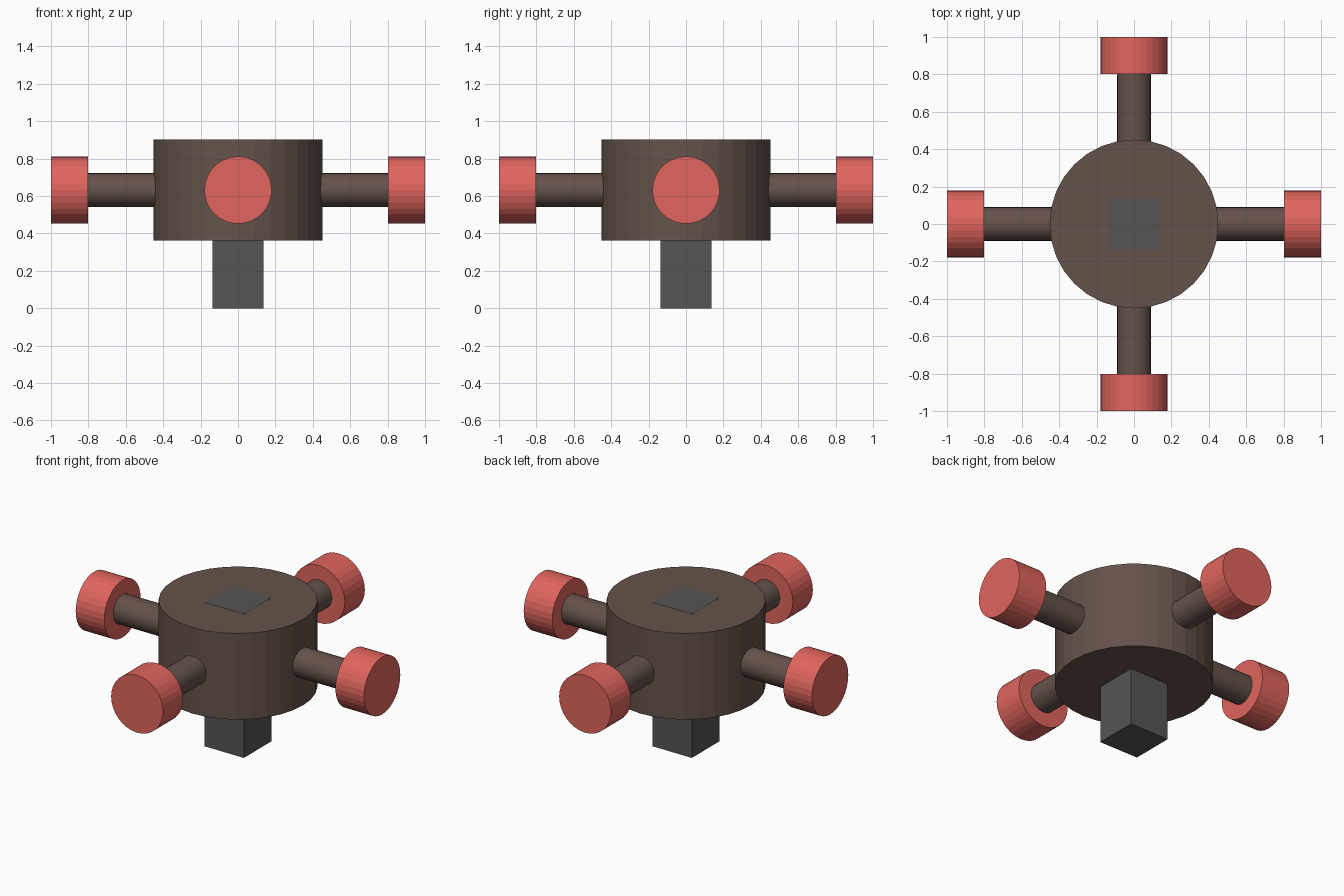
import bpy
from math import cos, sin, pi
from mathutils import Vector

if "Cube" in bpy.data.objects:
    bpy.data.objects.remove(bpy.data.objects["Cube"])


def material(name, rgb):
    m = bpy.data.materials.new(name)
    m.diffuse_color = (*rgb, 1)
    m.use_nodes = True
    m.node_tree.nodes["Principled BSDF"].inputs["Base Color"].default_value = m.diffuse_color
    return m


BROWN = material("brown", (0.13, 0.085, 0.07))
RED = material("red", (0.75, 0.13, 0.11))
DARK = material("dark_grey", (0.09, 0.09, 0.09))
AXIS_Z = 0.632


def cylinder(name, radius, start, end, mat):
    start, end = Vector(start), Vector(end)
    axis = end - start
    bpy.ops.mesh.primitive_cylinder_add(
        vertices=32, radius=radius, depth=axis.length, location=(start + end) / 2,
        rotation=axis.to_track_quat('Z', 'Y').to_euler())
    ob = bpy.context.object
    ob.name = name
    ob.data.materials.append(mat)
    return ob


# Round hub
cylinder("hub", 0.451, (0, 0, 0.362), (0, 0, 0.902), BROWN)

# Square post running through the hub, its end showing on the top face
bpy.ops.mesh.primitive_cube_add(size=1, location=(0, 0, 0.4515))
post = bpy.context.object
post.name = "post"
post.scale = (0.272, 0.272, 0.903)
post.data.materials.append(DARK)

# Four spokes with round end caps
for i, side in enumerate(("right", "back", "left", "front")):
    d = Vector((cos(i * pi / 2), sin(i * pi / 2), 0))
    base = Vector((0, 0, AXIS_Z))
    cylinder(side + "_spoke", 0.09, base + d * 0.35, base + d * 0.85, BROWN)
    cylinder(side + "_cap", 0.18, base + d * 0.802, base + d, RED)
